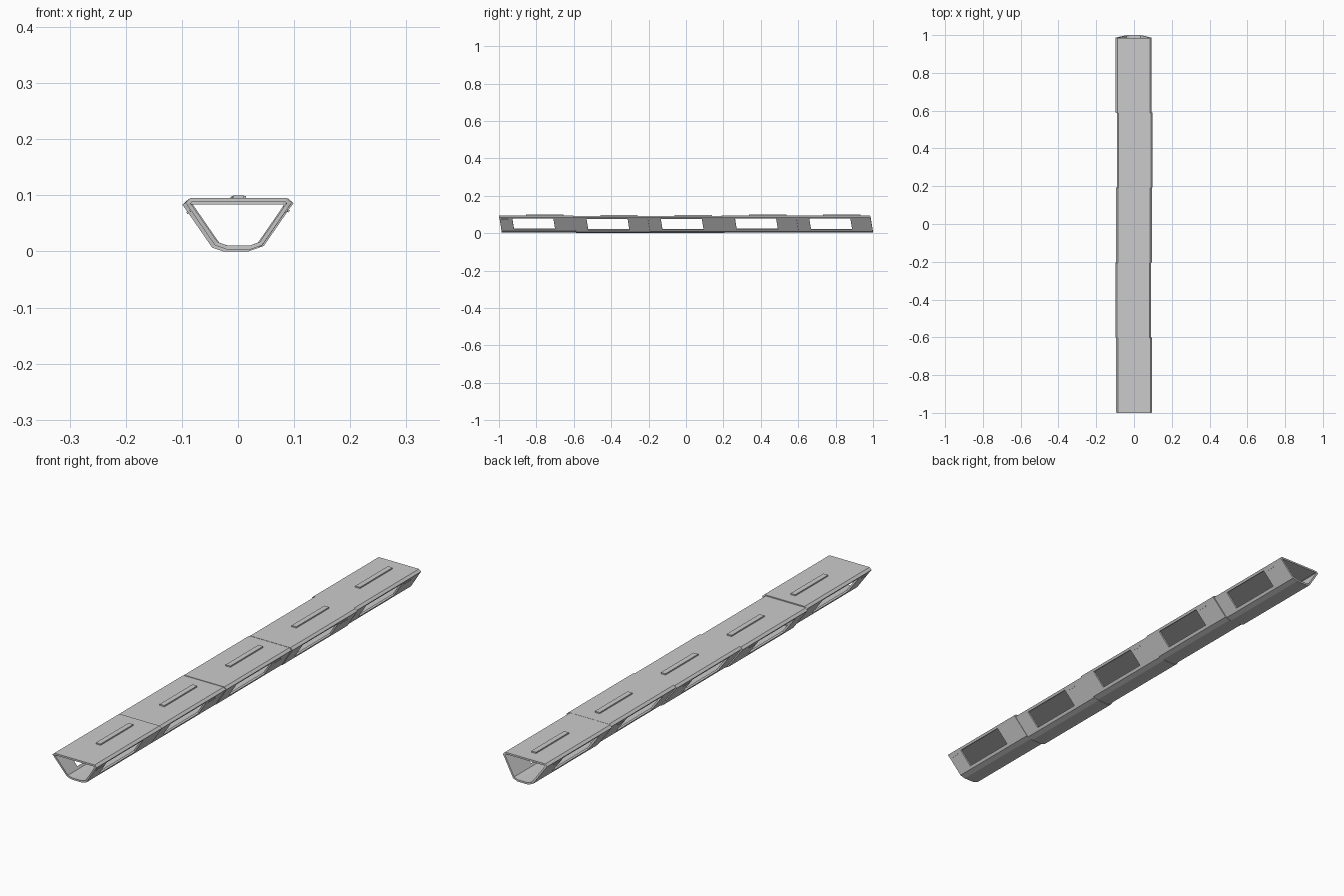
import bpy, bmesh

if "Cube" in bpy.data.objects:
    bpy.data.objects.remove(bpy.data.objects["Cube"])

PITCH = 0.397     # length of one corridor module
TOP = 0.091       # roof height of a module
SLANT = 0.015     # lean of the module ends

# right half of the cross-section, from floor to roof
HALF = [(0.022, 0.0), (0.042, 0.007), (0.049, 0.017), (0.089, 0.075),
        (0.095, 0.083), (0.086, TOP)]
RING = HALF + [(-x, z) for x, z in reversed(HALF)]
WINDOW_CELLS = (2, 8)   # ring strips that hold the window openings


def lean(y, z):
    return y + SLANT * (1 - z / TOP)


def add_object(name, bm, loc):
    me = bpy.data.meshes.new(name)
    bm.to_mesh(me)
    bm.free()
    ob = bpy.data.objects.new(name, me)
    ob.location = loc
    bpy.context.collection.objects.link(ob)
    return ob


def corridor_shell(name, loc):
    """Trapezoid tube with a window in each sloping wall."""
    stations = [0, 0.068, 0.288, PITCH]
    bm = bmesh.new()
    rows = [[bm.verts.new((x, lean(y, z), z)) for x, z in RING] for y in stations]
    n = len(RING)
    for s in range(3):
        for i in range(n):
            if s == 1 and i in WINDOW_CELLS:
                continue
            j = (i + 1) % n
            bm.faces.new((rows[s][j], rows[s + 1][j], rows[s + 1][i], rows[s][i]))
    bm.normal_update()
    roof = max(bm.faces, key=lambda f: f.calc_center_median().z)
    if roof.normal.z < 0:
        bmesh.ops.reverse_faces(bm, faces=bm.faces[:])
    ob = add_object(name, bm, loc)
    mod = ob.modifiers.new("wall", 'SOLIDIFY')
    mod.thickness = 0.007
    mod.offset = -1
    mod.use_even_offset = True
    return ob


def box(name, size, centre, loc, tilt=0):
    bm = bmesh.new()
    bmesh.ops.create_cube(bm, size=1)
    bmesh.ops.scale(bm, vec=size, verts=bm.verts)
    ob = add_object(name, bm, [a + b for a, b in zip(loc, centre)])
    ob.rotation_euler.y = tilt
    return ob


# slightly misaligned modules: x and z offsets
OFFSETS = [(0.001, 0.004), (-0.004, 0.0), (0.0, 0.002), (0.004, 0.003), (-0.002, 0.0025)]

for k, (dx, dz) in enumerate(OFFSETS):
    loc = (dx, -1 + k * PITCH, dz)
    corridor_shell(f"corridor_module_{k + 1}", loc)
    # raised strip on the roof
    box(f"roof_strip_{k + 1}", (0.02, 0.2, 0.007), (0, 0.245, TOP + 0.0015), loc)
    # small grab bars on the wall panels
    for side in (-1, 1):
        y = 0.03 if k == 0 else 0.325
        box(f"grab_bar_{k + 1}", (0.003, 0.04, 0.004), (side * 0.086, y, 0.069),
            loc, side * 0.6)
